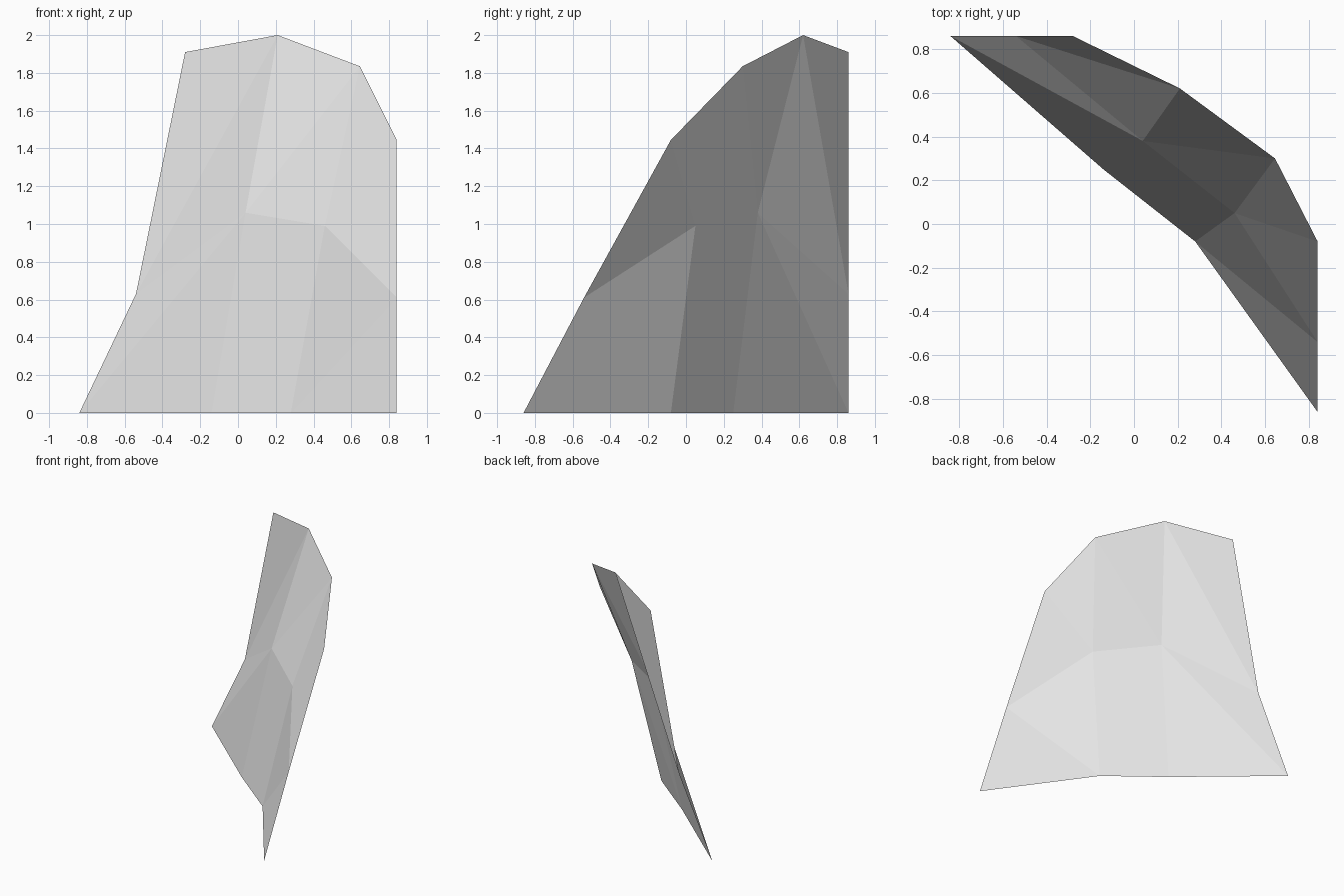
import bpy

cube = bpy.data.objects.get("Cube")
if cube:
    bpy.data.objects.remove(cube, do_unlink=True)

# One plain stone colour
stone = bpy.data.materials.new("light_grey_stone")
stone.use_nodes = True
colour = (0.8, 0.8, 0.8, 1.0)
stone.diffuse_color = colour
stone.node_tree.nodes["Principled BSDF"].inputs["Base Color"].default_value = colour

# Rows of the sheet from the ground up, each running left to right
rows = [
    [(-0.84, 0.86, 0.0), (-0.14, 0.25, 0.0), (0.28, -0.08, 0.0), (0.84, -0.86, 0.0)],
    [(-0.54, 0.86, 0.63), (0.04, 0.38, 1.06), (0.46, 0.05, 0.99), (0.84, -0.54, 0.61)],
    [(-0.28, 0.86, 1.91), (0.21, 0.62, 2.0), (0.645, 0.30, 1.835), (0.84, -0.08, 1.445)],
]
columns = len(rows[0])
verts = [point for row in rows for point in row]

# Each cell is split along its rising diagonal into two flat facets
faces = []
for r in range(len(rows) - 1):
    for c in range(columns - 1):
        low = r * columns + c
        high = low + columns
        faces += [(low, low + 1, high + 1), (low, high + 1, high)]

mesh = bpy.data.meshes.new("rock_face")
mesh.from_pydata(verts, [], faces)
mesh.materials.append(stone)
mesh.update()
rock_face = bpy.data.objects.new("rock_face", mesh)
bpy.context.collection.objects.link(rock_face)
